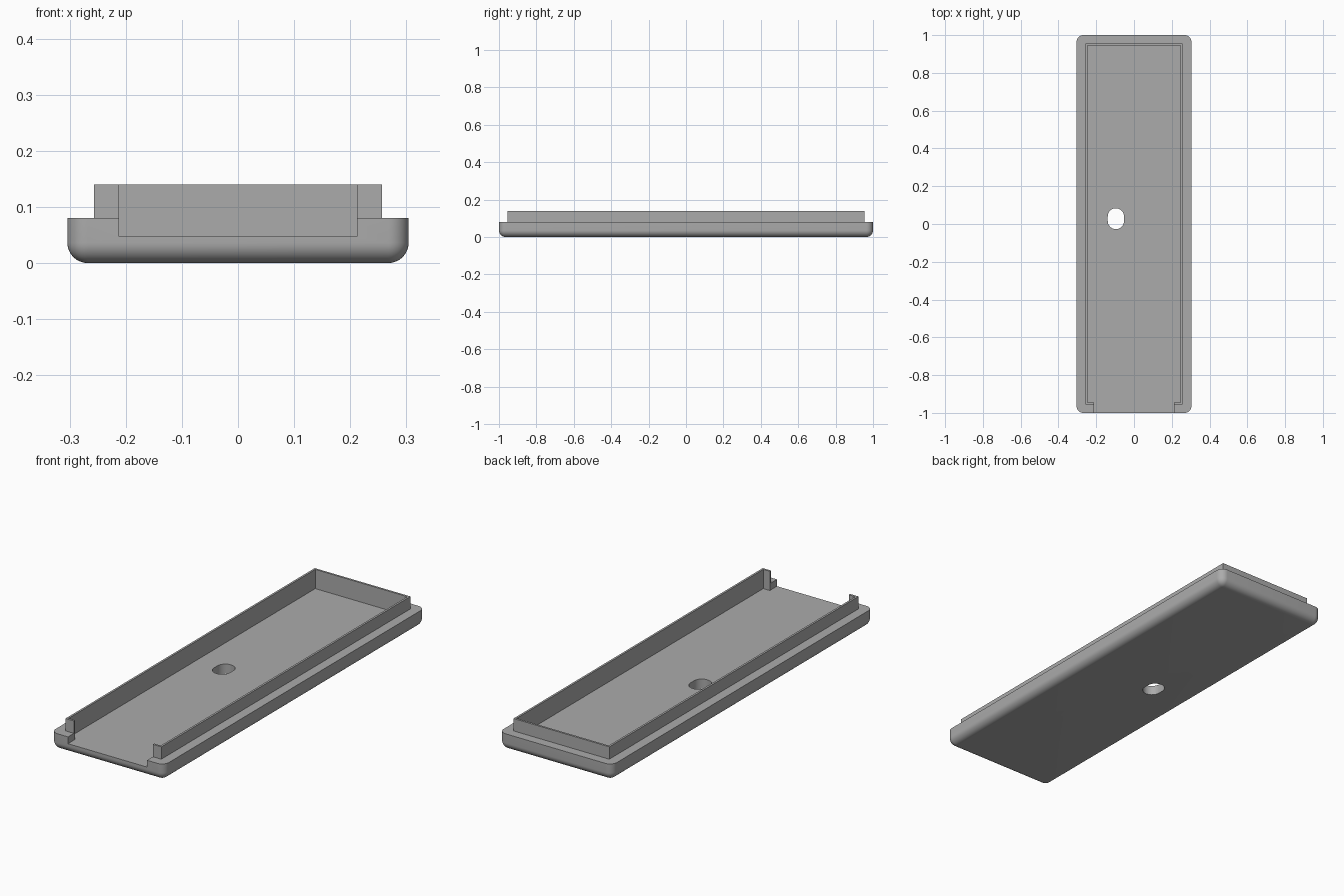
import bpy
import bmesh
from math import radians
from mathutils import Vector

if "Cube" in bpy.data.objects:
    bpy.data.objects.remove(bpy.data.objects["Cube"], do_unlink=True)

grey = bpy.data.materials.new("plain grey")
grey.use_nodes = True
colour = (0.41, 0.41, 0.41, 1)
grey.diffuse_color = colour
grey.node_tree.nodes["Principled BSDF"].inputs["Base Color"].default_value = colour


def block(name, low, high, radius=0, rounded=None, segments=10):
    """Box between two corners; edges accepted by `rounded` are filleted."""
    low, high = Vector(low), Vector(high)
    bm = bmesh.new()
    bmesh.ops.create_cube(bm, size=1)
    for v in bm.verts:
        v.co = [(low[i] + high[i]) / 2 + v.co[i] * (high[i] - low[i]) for i in range(3)]
    if rounded:
        edges = [e for e in bm.edges if rounded(*(v.co for v in e.verts))]
        bmesh.ops.bevel(bm, geom=edges, offset=radius, segments=segments,
                        profile=0.5, affect='EDGES')
    mesh = bpy.data.meshes.new(name)
    bm.to_mesh(mesh)
    bm.free()
    mesh.materials.append(grey)
    obj = bpy.data.objects.new(name, mesh)
    bpy.context.collection.objects.link(obj)
    return obj


def combine(target, tool, operation):
    """Apply a boolean and discard the tool."""
    mod = target.modifiers.new(operation.title(), 'BOOLEAN')
    mod.operation, mod.object, mod.solver = operation, tool, 'EXACT'
    bpy.ops.object.select_all(action='DESELECT')
    target.select_set(True)
    bpy.context.view_layer.objects.active = target
    bpy.ops.object.modifier_apply(modifier=mod.name)
    bpy.data.objects.remove(tool, do_unlink=True)


def upright(a, b):
    return abs(a.z - b.z) > 0.01


def upright_or_bottom(a, b):
    return upright(a, b) or max(a.z, b.z) < 0.001


floor = 0.047
top = 0.14

# Rounded base with a raised lip
tray = block("tray", (-0.304, -1, 0), (0.304, 1, 0.08), 0.036, upright_or_bottom)
lip = block("lip", (-0.257, -0.955, 0.04), (0.257, 0.955, top))
combine(tray, lip, 'UNION')

# Hollow interior and the open front
pocket = block("pocket", (-0.247, -0.945, floor), (0.247, 0.945, top + 0.1))
combine(tray, pocket, 'DIFFERENCE')
opening = block("front_opening", (-0.212, -1.1, floor), (0.212, -0.9, top + 0.1))
combine(tray, opening, 'DIFFERENCE')

# Rounded slot through the floor
slot = block("slot", (-0.139, -0.027, -0.1), (-0.053, 0.083, 0.1), 0.0425, upright, 12)
combine(tray, slot, 'DIFFERENCE')

bpy.ops.object.shade_smooth_by_angle(angle=radians(30))
